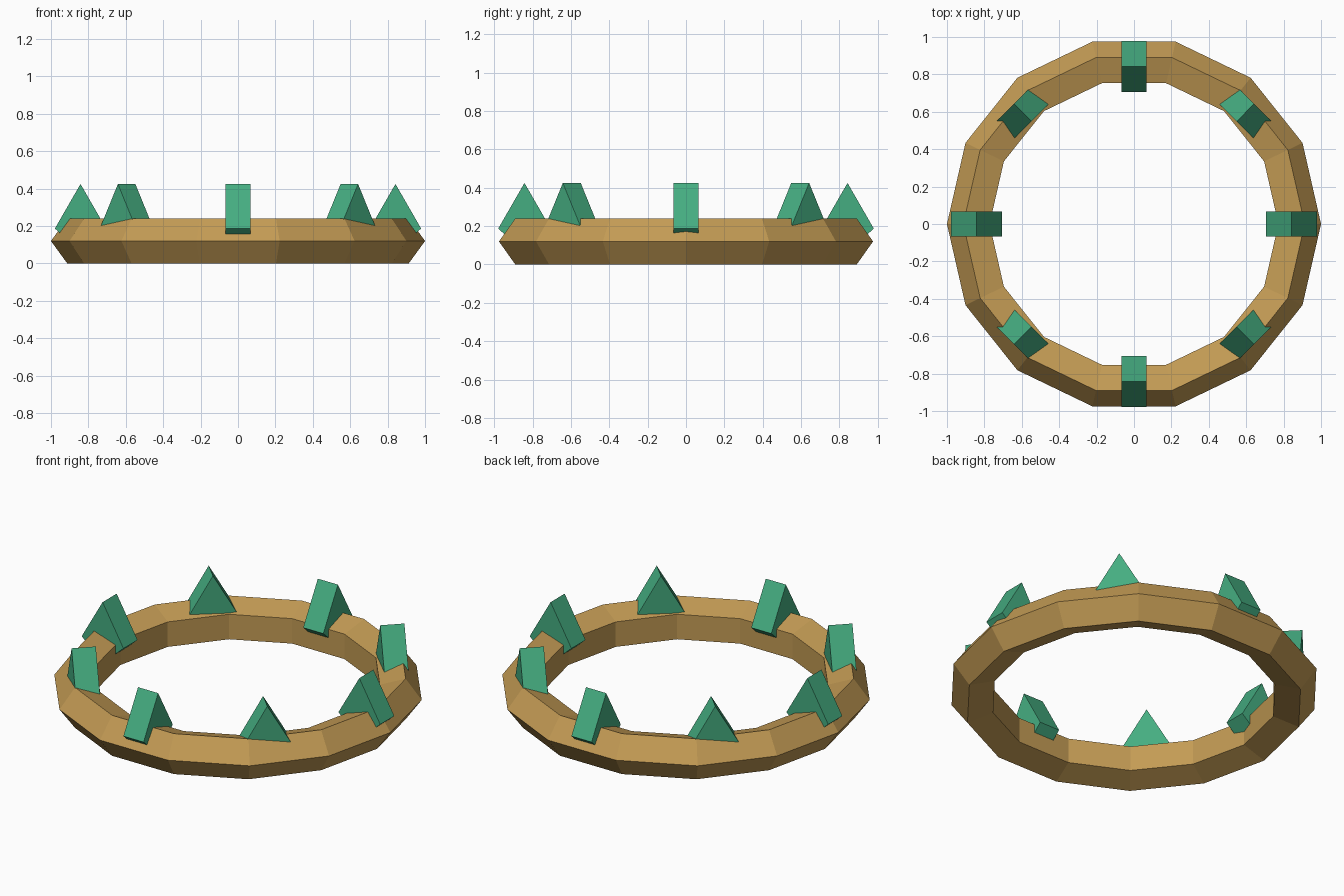
import bpy, bmesh, math
from mathutils import Matrix

if "Cube" in bpy.data.objects:
    bpy.data.objects.remove(bpy.data.objects["Cube"])


def material(name, color):
    m = bpy.data.materials.new(name)
    m.diffuse_color = color
    m.use_nodes = True
    m.node_tree.nodes["Principled BSDF"].inputs["Base Color"].default_value = m.diffuse_color
    return m


gold = material("gold", (0.55, 0.33, 0.09, 1))
green = material("green", (0.06, 0.42, 0.22, 1))

# Ring: 14-sided band with a pentagonal cross-section, point outwards
bpy.ops.mesh.primitive_torus_add(major_segments=14, minor_segments=5,
                                 major_radius=0.874, minor_radius=0.126,
                                 location=(0, 0, 0.12))
ring = bpy.context.object
ring.name = "ring"
ring.data.materials.clear()
ring.data.materials.append(gold)

# Spike: kite profile (radial, height) extruded along the local y axis
PROFILE = [(0, 0.425), (-0.137, 0.187), (0, 0.065), (0.137, 0.187)]
HALF = 0.066


def spike(name, position_angle, turn):
    bm = bmesh.new()
    face = bm.faces.new([bm.verts.new((x, -HALF, z)) for x, z in PROFILE])
    ext = bmesh.ops.extrude_face_region(bm, geom=[face])
    verts = [v for v in ext["geom"] if isinstance(v, bmesh.types.BMVert)]
    bmesh.ops.translate(bm, verts=verts, vec=(0, 2 * HALF, 0))
    bmesh.ops.recalc_face_normals(bm, faces=bm.faces)
    bm.transform(Matrix.Rotation(turn, 4, 'Z'))
    mesh = bpy.data.meshes.new(name)
    bm.to_mesh(mesh)
    bm.free()
    mesh.materials.append(green)
    ob = bpy.data.objects.new(name, mesh)
    ob.location = (0.842 * math.cos(position_angle),
                   0.842 * math.sin(position_angle), 0)
    bpy.context.collection.objects.link(ob)


# Eight spikes, turning against the ring so the diagonal ones face outwards
for i in range(8):
    a = i * math.tau / 8
    spike(f"spike_{i + 1}", a, -a)
